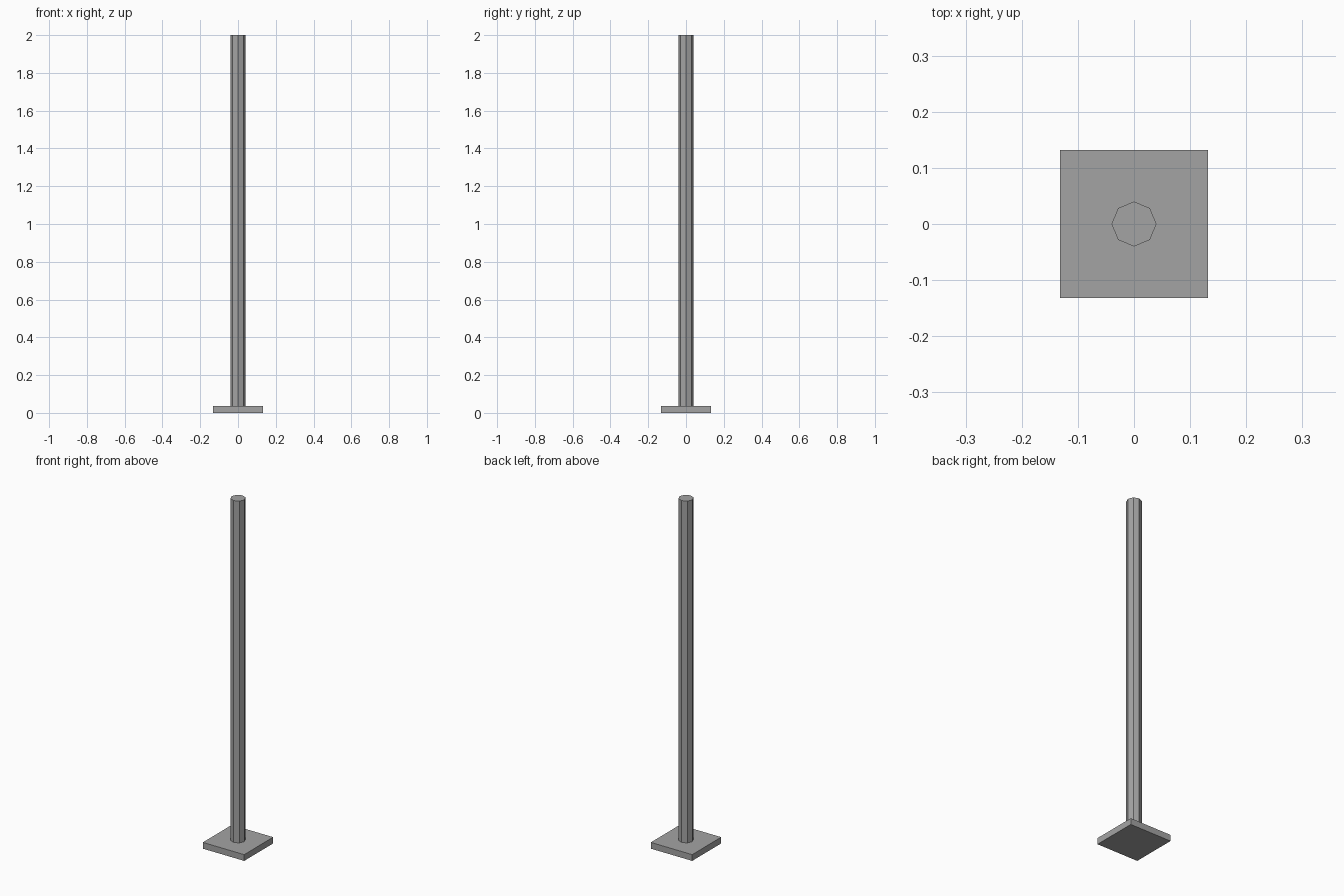
import bpy

if "Cube" in bpy.data.objects:
    bpy.data.objects.remove(bpy.data.objects["Cube"])

PLATE_SIZE = 0.263
PLATE_HEIGHT = 0.036
POLE_RADIUS = 0.04
TOTAL_HEIGHT = 2.0

# Dark grey metal
metal = bpy.data.materials.new("dark_grey_metal")
metal.diffuse_color = (0.37, 0.37, 0.37, 1)
metal.use_nodes = True
metal.node_tree.nodes["Principled BSDF"].inputs["Base Color"].default_value = metal.diffuse_color

# Square base plate
bpy.ops.mesh.primitive_cube_add(size=1, location=(0, 0, PLATE_HEIGHT / 2))
plate = bpy.context.object
plate.name = "base_plate"
plate.scale = (PLATE_SIZE, PLATE_SIZE, PLATE_HEIGHT)
bpy.ops.object.transform_apply(location=False, rotation=False, scale=True)
plate.data.materials.append(metal)

# Eight-sided pole standing on the plate, corners on the axes
pole_height = TOTAL_HEIGHT - PLATE_HEIGHT
bpy.ops.mesh.primitive_cylinder_add(
    vertices=8, radius=POLE_RADIUS, depth=pole_height,
    location=(0, 0, PLATE_HEIGHT + pole_height / 2))
pole = bpy.context.object
pole.name = "pole"
pole.data.materials.append(metal)
